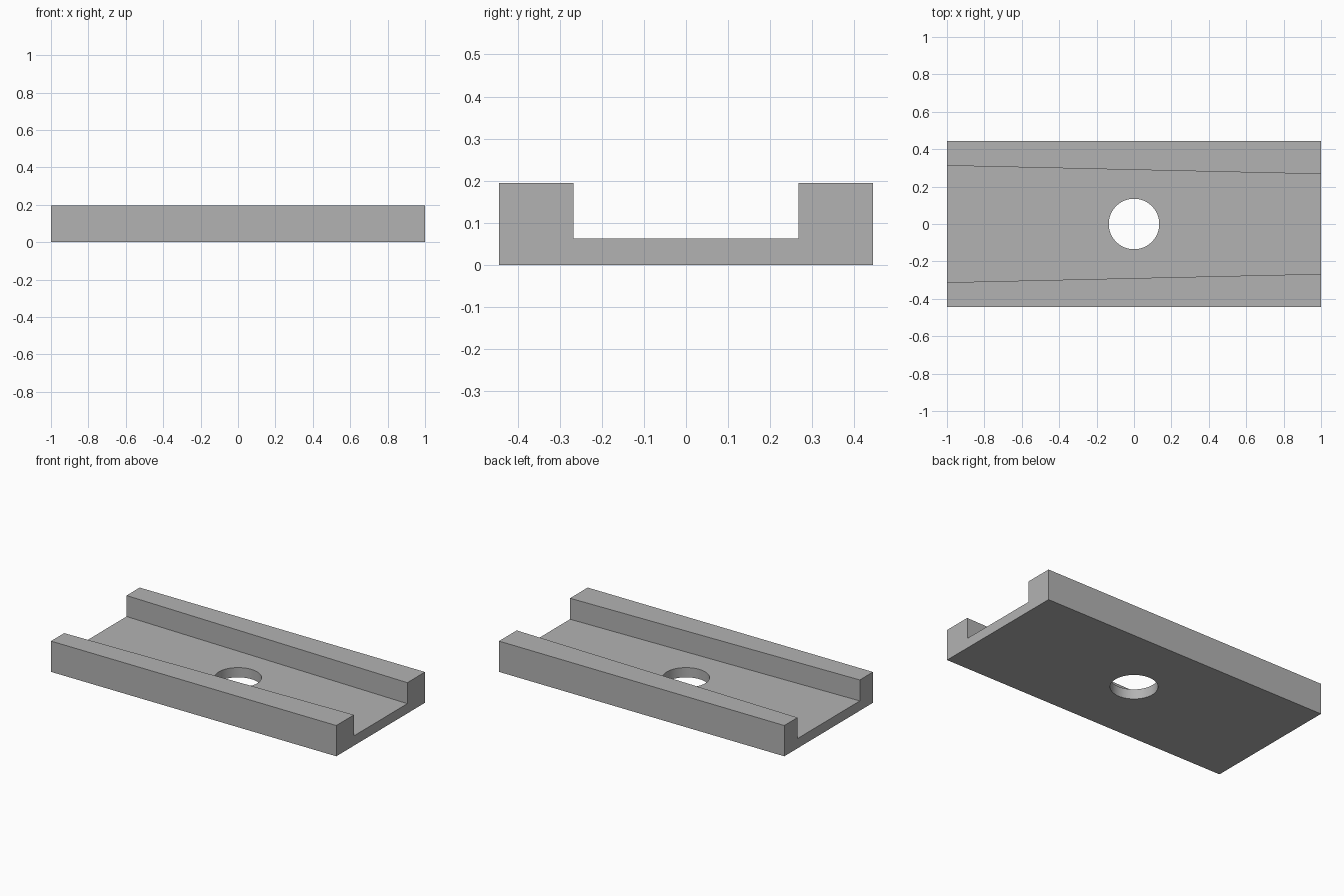
import bpy
import bmesh

cube = bpy.data.objects.get("Cube")
if cube:
    bpy.data.objects.remove(cube, do_unlink=True)

HALF_LENGTH, HALF_WIDTH = 1.0, 0.444
HEIGHT, FLOOR = 0.195, 0.062
WIDE, NARROW = 0.312, 0.267   # channel half widths at the two ends
HOLE_RADIUS = 0.135

grey = bpy.data.materials.new("plain grey")
grey.use_nodes = True
colour = (0.45, 0.45, 0.45, 1)
grey.diffuse_color = colour
grey.node_tree.nodes["Principled BSDF"].inputs["Base Color"].default_value = colour


def add_object(name, bm):
    bmesh.ops.recalc_face_normals(bm, faces=bm.faces)
    mesh = bpy.data.meshes.new(name)
    bm.to_mesh(mesh)
    bm.free()
    mesh.materials.append(grey)
    obj = bpy.data.objects.new(name, mesh)
    bpy.context.collection.objects.link(obj)
    return obj


def channel_section(bm, x, half_gap):
    # U-shaped section: one half, then its mirror image
    half = [(HALF_WIDTH, 0), (HALF_WIDTH, HEIGHT), (half_gap, HEIGHT), (half_gap, FLOOR)]
    outline = half + [(-y, z) for y, z in reversed(half)]
    return [bm.verts.new((x, y, z)) for y, z in outline]


# Channel plate with a tapering slot between two rails
bm = bmesh.new()
wide_end = channel_section(bm, -HALF_LENGTH, WIDE)
narrow_end = channel_section(bm, HALF_LENGTH, NARROW)
count = len(wide_end)
for i in range(count):
    j = (i + 1) % count
    bm.faces.new((wide_end[i], wide_end[j], narrow_end[j], narrow_end[i]))
bm.faces.new(wide_end)
bm.faces.new(narrow_end)
plate = add_object("channel_plate", bm)

# Round hole through the middle of the floor
bm = bmesh.new()
bmesh.ops.create_cone(bm, cap_ends=True, segments=64, radius1=HOLE_RADIUS,
                      radius2=HOLE_RADIUS, depth=1)
cutter = add_object("hole_cutter", bm)
cutter.hide_render = True

cut = plate.modifiers.new("hole", "BOOLEAN")
cut.operation = "DIFFERENCE"
cut.solver = "EXACT"
cut.object = cutter

bpy.ops.object.select_all(action="DESELECT")
plate.select_set(True)
bpy.context.view_layer.objects.active = plate
bpy.ops.object.modifier_apply(modifier=cut.name)
bpy.data.objects.remove(cutter, do_unlink=True)
bpy.ops.object.shade_smooth_by_angle()
